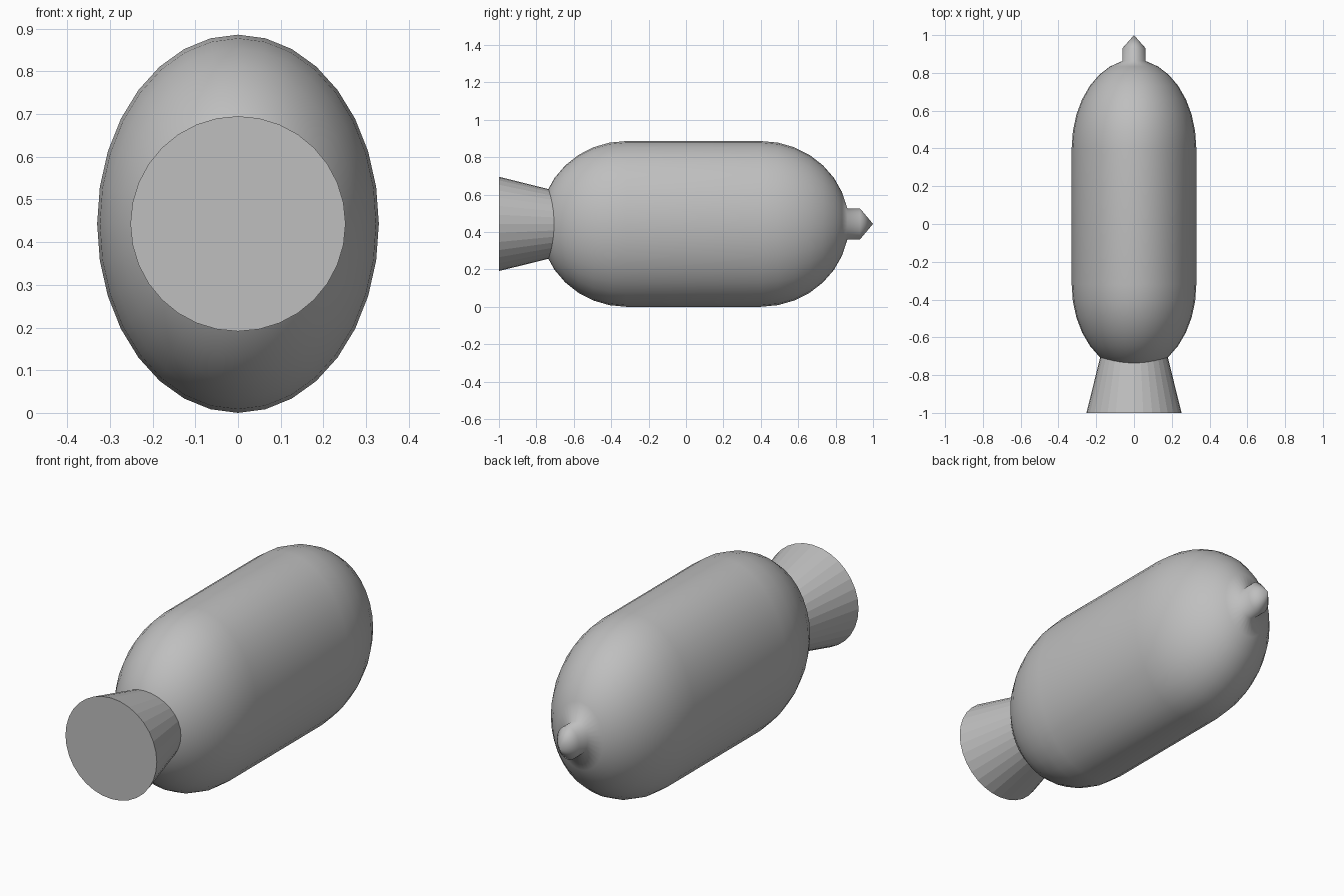
import bpy, bmesh, math

if "Cube" in bpy.data.objects:
    bpy.data.objects.remove(bpy.data.objects["Cube"])

SIDES = 32
CZ = 0.443            # height of the long axis
RX, RZ = 0.33, 0.443  # half width and half height of the body

grey = bpy.data.materials.new("mid grey")
grey.diffuse_color = (0.52, 0.52, 0.52, 1)
grey.use_nodes = True
grey.node_tree.nodes["Principled BSDF"].inputs["Base Color"].default_value = grey.diffuse_color


def lathe(name, profile, rx, rz, smooth):
    """Sweep a (y, radius factor) profile around the y axis, closing both ends."""
    bm = bmesh.new()
    rings = []
    for y, r in profile:
        if r == 0:
            rings.append([bm.verts.new((0, y, CZ))])
        else:
            rings.append([bm.verts.new((rx * r * math.sin(2 * math.pi * i / SIDES), y,
                                        CZ + rz * r * math.cos(2 * math.pi * i / SIDES)))
                          for i in range(SIDES)])
    for a, b in zip(rings, rings[1:]):
        for i in range(SIDES):
            j = (i + 1) % SIDES
            if len(a) == 1:
                bm.faces.new((a[0], b[i], b[j]))
            elif len(b) == 1:
                bm.faces.new((a[i], a[j], b[0]))
            else:
                bm.faces.new((a[i], a[j], b[j], b[i]))
    for ring in (rings[0], rings[-1]):
        if len(ring) > 1:
            bm.faces.new(ring)
    bmesh.ops.recalc_face_normals(bm, faces=bm.faces)
    for f in bm.faces:
        f.smooth = smooth
    me = bpy.data.meshes.new(name)
    bm.to_mesh(me)
    bm.free()
    me.materials.append(grey)
    ob = bpy.data.objects.new(name, me)
    bpy.context.collection.objects.link(ob)
    return ob


# Oval capsule body with a rounded end on each side and a small pointed tip
STEPS = 8
body = [(-0.78, 0)]
for k in range(1, STEPS + 1):
    t = math.pi / 2 * k / STEPS
    body.append((-0.32 - 0.46 * math.cos(t), math.sin(t)))
for k in range(STEPS, 0, -1):
    t = math.pi / 2 * k / STEPS
    body.append((0.40 + 0.47 * math.cos(t), math.sin(t)))
body[-1] = (0.863, 0.187)
body += [(0.93, 0.187), (1.0, 0)]
lathe("capsule_body", body, RX, RZ, True)

# Flared, faceted nozzle with a flat closed mouth
lathe("nozzle", [(-1.0, 1.0), (-0.68, 0.685)], 0.252, 0.252, False)
